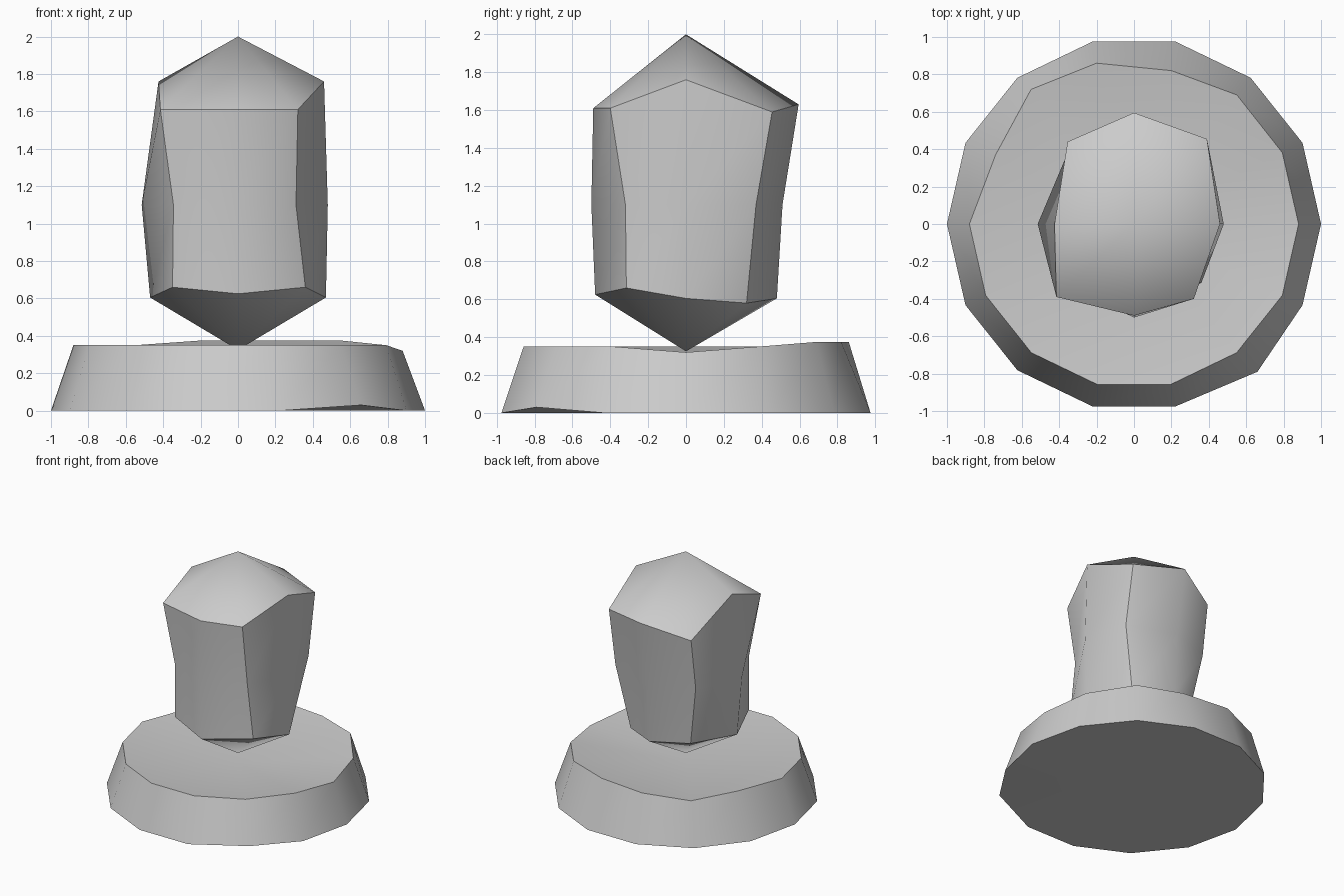
import bpy, bmesh
from math import cos, sin, tau

if "Cube" in bpy.data.objects:
    bpy.data.objects.remove(bpy.data.objects["Cube"])


def loft(name, rings, bottom, top, sharp_columns=()):
    """Skin stacked rings, close both ends with a fan; end rims and chosen columns stay sharp."""
    bm = bmesh.new()
    loops = [[bm.verts.new(p) for p in ring] for ring in rings]
    n = len(loops[0])
    lo, hi = bm.verts.new(bottom), bm.verts.new(top)
    for i in range(n):
        j = (i + 1) % n
        for a, b in zip(loops, loops[1:]):
            bm.faces.new((a[i], a[j], b[j], b[i]))
        bm.faces.new((lo, loops[0][j], loops[0][i]))
        bm.faces.new((hi, loops[-1][i], loops[-1][j]))
    bmesh.ops.recalc_face_normals(bm, faces=bm.faces[:])
    for f in bm.faces:
        f.smooth = True
    for i in range(n):
        for rim_loop in (loops[0], loops[-1]):
            bm.edges.get((rim_loop[i], rim_loop[(i + 1) % n])).smooth = False
        if i in sharp_columns:
            for a, b in zip(loops, loops[1:]):
                bm.edges.get((a[i], b[i])).smooth = False
    mesh = bpy.data.meshes.new(name)
    bm.to_mesh(mesh)
    bm.free()
    ob = bpy.data.objects.new(name, mesh)
    bpy.context.collection.objects.link(ob)
    return ob


def ring(radius, z, sides):
    return [(radius * cos(tau * i / sides), radius * sin(tau * i / sides), z)
            for i in range(sides)]


# Tapered 14-sided base, dished on top, with a few chipped rim corners
foot, rim = ring(1.0, 0.0, 14), ring(0.88, 0.35, 14)
foot[12] = (0.66, -0.79, 0.03)
rim[0] = (0.88, 0.0, 0.32)
rim[2] = (0.55, 0.69, 0.375)
rim[3] = (0.20, 0.82, 0.375)
rim[4] = (-0.20, 0.86, 0.375)
rim[5] = (-0.55, 0.72, 0.35)
rim[6] = (-0.74, 0.37, 0.35)
loft("base", [foot, rim], (0, 0, 0), (0, 0, 0.25))

# Irregular eight-sided stone, pointed at both ends, creased on its diagonal columns
lower = [(0.47, 0, 0.605), (0.285, 0.32, 0.58), (0, 0.48, 0.605), (-0.27, 0.325, 0.60),
         (-0.47, 0, 0.605), (-0.35, -0.33, 0.66), (0, -0.48, 0.625), (0.36, -0.315, 0.66)]
middle = [(0.48, 0, 1.1), (0.39, 0.37, 1.1), (0, 0.51, 1.1), (-0.355, 0.38, 1.1),
          (-0.515, 0, 1.1), (-0.345, -0.335, 1.1), (0, -0.50, 1.1), (0.31, -0.32, 1.1)]
upper = [(0.46, 0, 1.76), (0.39, 0.455, 1.59), (0, 0.595, 1.63), (-0.355, 0.44, 1.52),
         (-0.425, 0, 1.76), (-0.415, -0.39, 1.61), (0, -0.49, 1.61), (0.32, -0.40, 1.61)]
loft("stone", [lower, middle, upper], (0, 0, 0.325), (0, 0, 2.0), sharp_columns=(1, 3, 5, 7))
